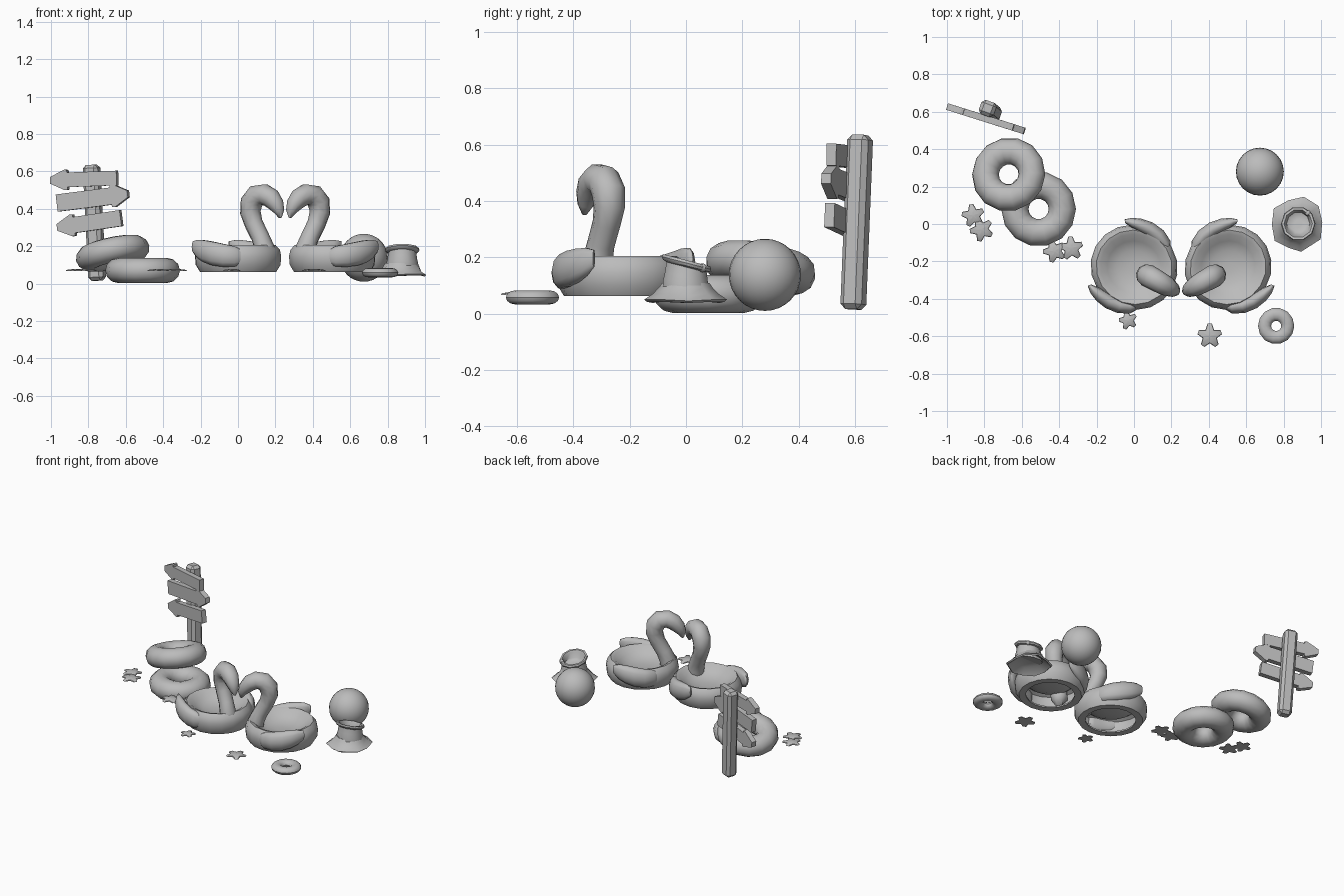
import bpy, bmesh, math
from math import sin, cos, pi, radians
from mathutils import Vector, Matrix

cube = bpy.data.objects.get("Cube")
if cube:
    bpy.data.objects.remove(cube, do_unlink=True)

# One plain grey for everything
grey = bpy.data.materials.new("plain_grey")
grey.use_nodes = True
grey.diffuse_color = (0.5, 0.5, 0.5, 1)
grey.node_tree.nodes["Principled BSDF"].inputs["Base Color"].default_value = (0.5, 0.5, 0.5, 1)


def finish(name, bm, matrix=Matrix(), angle=40):
    """Turn a bmesh into an object, smooth below the given angle."""
    bm.transform(matrix)
    bmesh.ops.recalc_face_normals(bm, faces=bm.faces)
    mesh = bpy.data.meshes.new(name)
    bm.to_mesh(mesh)
    bm.free()
    mesh.materials.append(grey)
    mesh.shade_smooth()
    mesh.set_sharp_from_angle(angle=radians(angle))
    obj = bpy.data.objects.new(name, mesh)
    bpy.context.collection.objects.link(obj)


def place(x, y, z, rx=0, ry=0, rz=0):
    turn = Matrix.Rotation(radians(rz), 4, 'Z') @ Matrix.Rotation(radians(ry), 4, 'Y') @ Matrix.Rotation(radians(rx), 4, 'X')
    return Matrix.Translation((x, y, z)) @ turn


def skin(rings, closed=False):
    """Join equal rings of points into a surface; cap the ends if open."""
    bm = bmesh.new()
    loops = [[bm.verts.new(p) for p in ring] for ring in rings]
    n = len(loops[0])
    pairs = list(zip(loops, loops[1:]))
    if closed:
        pairs.append((loops[-1], loops[0]))
    else:
        bm.faces.new(loops[0])
        bm.faces.new(loops[-1])
    for a, b in pairs:
        for i in range(n):
            j = (i + 1) % n
            bm.faces.new((a[i], a[j], b[j], b[i]))
    return bm


def circle(r, z, angles):
    return [Vector((r * cos(a), r * sin(a), z)) for a in angles]


def even(n):
    return [2 * pi * i / n for i in range(n)]


def lathe(profile, angles):
    return skin([circle(r, z, angles) for r, z in profile])


def torus(major, minor, height, n=14, m=12):
    return skin([circle(major + minor * cos(a), height * sin(a), even(n)) for a in even(m)], closed=True)


def oval(centre, side, up, n=10):
    return [centre + side * cos(a) + up * sin(a) for a in even(n)]


# Swim rings: one flat, one leaning on it, one small
finish("lower_swim_ring", torus(0.127, 0.073, 0.068), place(-0.51, 0.08, 0.07))
finish("upper_swim_ring", torus(0.127, 0.073, 0.068), place(-0.67, 0.265, 0.162, -9, -12))
finish("small_swim_ring", torus(0.062, 0.035, 0.025), place(0.76, -0.545, 0.058))

# Beach ball
bm = bmesh.new()
bmesh.ops.create_uvsphere(bm, u_segments=24, v_segments=16, radius=0.128)
finish("beach_ball", bm, place(0.673, 0.28, 0.138))

# Signpost
bm = bmesh.new()
bmesh.ops.create_cube(bm, size=1, matrix=Matrix.Diagonal((0.085, 0.08, 0.62, 1)))
bmesh.ops.bevel(bm, geom=bm.edges[:], offset=0.018, segments=1, affect='EDGES')
finish("sign_post", bm, place(-0.768, 0.606, 0.325, -1.2, -3.5, -20), 20)


def arrow_board(name, x, y, z, length, height, tilt, side):
    """Arrow outline with a blunt tip, extruded to a plank."""
    h, tail, tip = height / 2, -length / 2, length / 2
    neck, blunt = tip - 0.095, 0.018
    half = [(tail, h), (neck, h), (neck, h + 0.014), (tip - 0.08, h + 0.016), (tip, blunt)]
    outline = half + [(a, -b) for a, b in reversed(half)]
    front = [Vector((side * a, -0.018, b)) for a, b in outline]
    bm = skin([front, [p + Vector((0, 0.036, 0)) for p in front]])
    finish(name, bm, place(x, y, z, 0, -tilt, -17.5), 20)


arrow_board("top_arrow_board", -0.822, 0.572, 0.558, 0.372, 0.078, 2, -1)
arrow_board("middle_arrow_board", -0.775, 0.557, 0.455, 0.4, 0.092, 7, 1)
arrow_board("bottom_arrow_board", -0.793, 0.563, 0.325, 0.36, 0.086, 8, -1)

# Thin starfish with rounded arms and a slightly raised middle
stars = [(-0.86, 0.045, 0.062, 10), (-0.815, -0.03, 0.064, 25), (-0.425, -0.145, 0.062, 20),
         (-0.335, -0.13, 0.064, 5), (-0.032, -0.515, 0.05, 15), (0.405, -0.598, 0.066, 0)]
for k, (x, y, r, turn) in enumerate(stars):
    outline = []
    for a in even(5):
        outline += [(r, a + pi / 2 - 0.18), (r, a + pi / 2 + 0.18), (r * 0.6, a + pi / 2 + pi / 5)]

    def layer(scale, z):
        return [Vector((s * scale * cos(a), s * scale * sin(a), z)) for s, a in outline]
    bm = skin([layer(1, 0), layer(0.92, 0.006), layer(0.2, 0.012)])
    finish("starfish_%d" % (k + 1), bm, place(x, y, 0.067, 0, 0, turn), 50)

# Sand bucket whose rim slopes down to the back, on a ragged flared skirt
bucket = [(0.088, 0.075), (0.087, 0.1), (0.08, 0.13), (0.075, 0.165), (0.088, 0.17), (0.092, 0.18),
          (0.088, 0.19), (0.076, 0.19), (0.07, 0.18), (0.062, 0.145), (0.045, 0.135), (0.02, 0.135)]
slope = Matrix.Identity(4)
slope[2][1] = -0.26
finish("bucket", lathe(bucket, even(10)), place(0.878, 0.002, 0) @ slope)
skirt = [(0.085, 0.07), (0.14, 0.038), (0.15, 0.046), (0.12, 0.066), (0.096, 0.09), (0.086, 0.105)]
corners = [radians(a) for a in (-82, -33, 4, 40, 76, 110, 146, 182, 217, 250)]
rings = [circle(r, z, corners) for r, z in skirt]
for ring in rings[1:4]:
    for i in (2, 5, 7, 9):
        ring[i] *= 0.9
finish("sand_skirt", skin(rings), place(0.872, 0, 0.004))
bm = bmesh.new()
bmesh.ops.create_uvsphere(bm, u_segments=8, v_segments=6, radius=0.016)
finish("rim_knob", bm, place(0.93, 0.058, 0.163))


# Bird floats, a mirrored pair facing each other: hollow shell with a shallow bowl
body = [(0.03, 0.128), (0.09, 0.132), (0.14, 0.15), (0.175, 0.178), (0.2, 0.165), (0.208, 0.12),
        (0.19, 0.078), (0.155, 0.074), (0.155, 0.064), (0.2, 0.063), (0.222, 0.1), (0.226, 0.145),
        (0.219, 0.18), (0.197, 0.205), (0.175, 0.198), (0.14, 0.168), (0.09, 0.146), (0.03, 0.14)]
neck = [(0.16, 0.09, 0.03), (0.18, 0.13, 0.056), (0.174, 0.19, 0.054), (0.147, 0.25, 0.049),
        (0.108, 0.32, 0.05), (0.087, 0.38, 0.056), (0.093, 0.432, 0.061), (0.125, 0.47, 0.06),
        (0.172, 0.477, 0.057), (0.215, 0.455, 0.053), (0.246, 0.42, 0.043), (0.264, 0.385, 0.028),
        (0.27, 0.352, 0.008)]
wing = [(55, 0.212, 0.143, 0.018, 0.042), (63, 0.214, 0.145, 0.034, 0.057), (78, 0.218, 0.15, 0.04, 0.064),
        (94, 0.222, 0.16, 0.04, 0.066), (108, 0.227, 0.172, 0.036, 0.062), (119, 0.236, 0.184, 0.027, 0.052),
        (128, 0.248, 0.196, 0.01, 0.032)]
Y, Z = Vector((0, 1, 0)), Vector((0, 0, 1))

for label, flip in (("left", 1), ("right", -1)):
    frame = Matrix.Translation((0.252, 0, 0)) @ Matrix.Diagonal((flip, 1, 1, 1)) @ place(-0.262, -0.23, 0, 0, 0, -29)
    chest = Matrix.Translation((0.01, 0.004, 0)) @ Matrix.Diagonal((1.04, 1, 1, 1))
    finish(label + "_float_body", lathe(body, even(18)), frame @ chest)

    # Curved neck, head and hooked beak in one tube
    path = [Vector((f, 0, z)) for f, z, r in neck]
    rings = []
    for i, p in enumerate(path):
        along = (path[min(i + 1, len(path) - 1)] - path[max(i - 1, 0)]).normalized()
        r = neck[i][2]
        rings.append(oval(p, Y * r, along.cross(Y) * r))
    finish(label + "_float_neck", skin(rings), frame, 60)

    # A crescent wing on each flank
    for tag, s in (("a", 1), ("b", -1)):
        rings = []
        for deg, dist, z, thick, tall in wing:
            out = Vector((cos(radians(deg)), s * sin(radians(deg)), 0))
            rings.append(oval(out * dist + Z * z, out * thick, Z * tall))
        finish(label + "_float_wing_" + tag, skin(rings), frame, 60)
